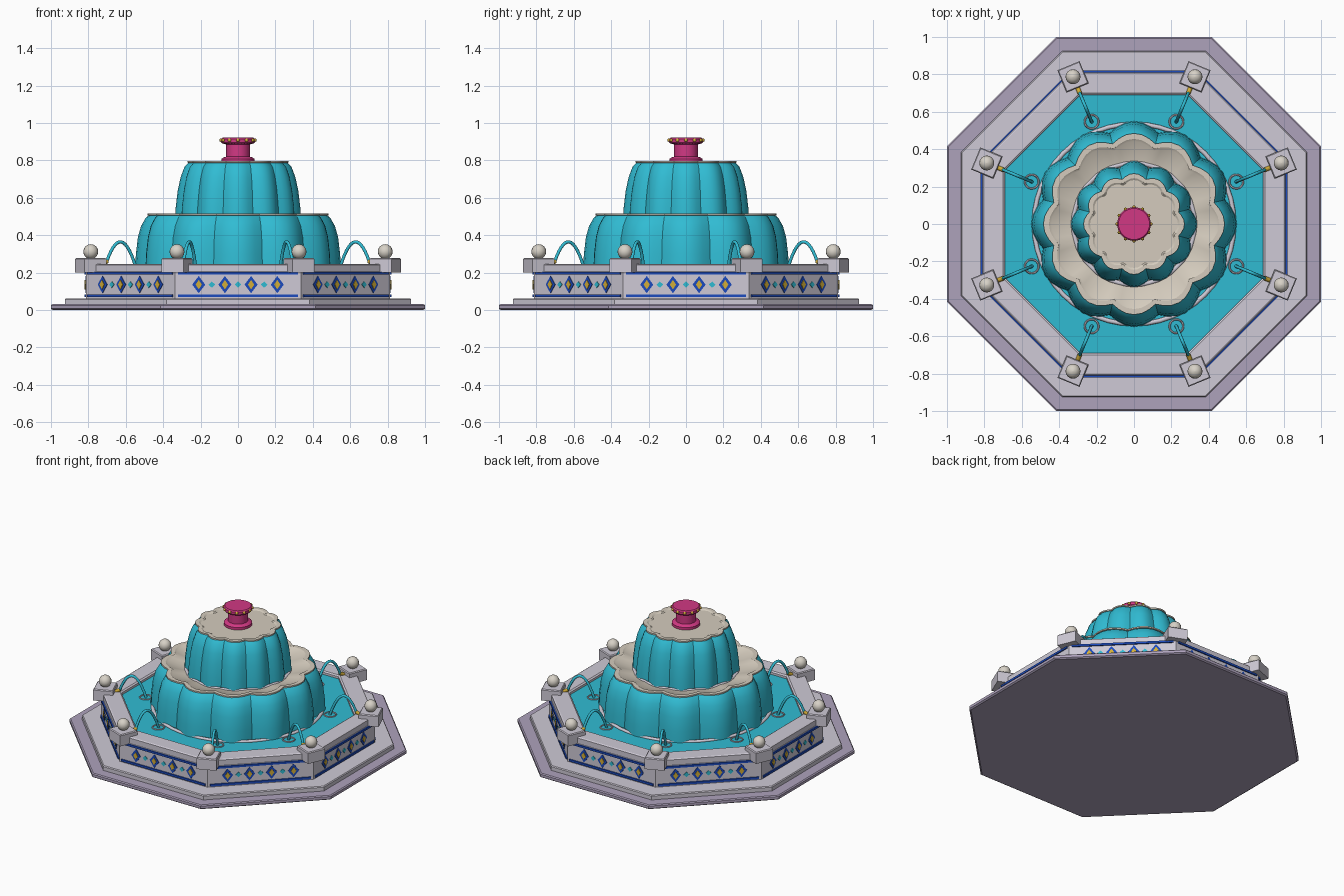
import bpy, bmesh, math
from math import sin, cos, pi, radians
from mathutils import Matrix, Vector

if "Cube" in bpy.data.objects:
    bpy.data.objects.remove(bpy.data.objects["Cube"])


def mat(name, *rgb):
    m = bpy.data.materials.new(name)
    m.diffuse_color = (*rgb, 1)
    m.use_nodes = True
    m.node_tree.nodes["Principled BSDF"].inputs["Base Color"].default_value = m.diffuse_color
    return m


LAV = mat("lavender_stone", .42, .36, .50)
STONE = mat("pale_stone", .62, .59, .67)
WATER = mat("turquoise_water", .03, .50, .65)
CREAM = mat("cream_stone", .66, .60, .51)
PEARL = mat("pearl", .68, .64, .57)
PINK = mat("magenta", .64, .04, .23)
BLUE = mat("cobalt_blue", .012, .07, .52)
GOLD = mat("gold", .65, .42, .04)


def finish(name, verts, faces, mats, smooth=None, ids=None):
    me = bpy.data.meshes.new(name)
    me.from_pydata(verts, [], faces)
    for m in mats:
        me.materials.append(m)
    if ids:
        for p, i in zip(me.polygons, ids):
            p.material_index = i
    bm = bmesh.new()
    bm.from_mesh(me)
    bmesh.ops.recalc_face_normals(bm, faces=bm.faces)
    bm.to_mesh(me)
    bm.free()
    ob = bpy.data.objects.new(name, me)
    bpy.context.collection.objects.link(ob)
    if smooth:
        bpy.ops.object.select_all(action='DESELECT')
        ob.select_set(True)
        bpy.context.view_layer.objects.active = ob
        bpy.ops.object.shade_smooth_by_angle(angle=radians(smooth))
    return ob


def lathe(name, prof, mats, n=32, phase=0.0, scale=1.0, lobes=0, depth=0.0,
          closed=False, smooth=None, rule=None, loc=(0, 0, 0)):
    """Revolve (radius, z) points; optional scalloped lobes; caps open ends."""
    verts, faces, ids = [], [], []
    for r, z in prof:
        for i in range(n):
            a = phase + 2 * pi * i / n
            k = scale
            if lobes:
                k *= 1 - depth * (1 - abs(cos(lobes / 2 * (a - phase))))
            verts.append((loc[0] + r * k * cos(a), loc[1] + r * k * sin(a), loc[2] + z))
    m = len(prof)
    for j in range(m if closed else m - 1):
        for i in range(n):
            a, b = j * n, (j + 1) % m * n
            faces.append((a + i, a + (i + 1) % n, b + (i + 1) % n, b + i))
            ids.append(rule(j) if rule else 0)
    if not closed:
        faces += [tuple(range(n))[::-1], tuple(range((m - 1) * n, m * n))]
        ids += [0, rule(m - 2) if rule else 0]
    return finish(name, verts, faces, mats, smooth, ids)


def octagon(name, prof, m, closed=False):
    # radii given as distance to the flat sides
    return lathe(name, prof, [m], 8, pi / 8, 1 / cos(pi / 8), closed=closed)


def plate(name, outline, m, out, rot, depth=.006):
    """Thin plate on the wall: outline in (along, z), placed at distance out."""
    R = Matrix.Rotation(rot, 3, 'Z')
    n = len(outline)
    vs = [R @ Vector((x, -d, z)) for d in (out - depth, out) for x, z in outline]
    fs = [tuple(range(n)), tuple(range(n, 2 * n))]
    fs += [(i, (i + 1) % n, n + (i + 1) % n, n + i) for i in range(n)]
    return finish(name, vs, fs, [m])


def diamond(x, z, w, h):
    return [(x - w, z), (x, z - h), (x + w, z), (x, z + h)]


def ball(name, r, loc, m, seg=16):
    k = seg // 2
    prof = [(r * max(.01, sin(pi * i / k)), -r * cos(pi * i / k)) for i in range(k + 1)]
    return lathe(name, prof, [m], seg, loc=loc, smooth=60)


def tube(name, pts, r, m):
    cu = bpy.data.curves.new(name, 'CURVE')
    cu.dimensions = '3D'
    cu.bevel_depth, cu.bevel_resolution, cu.use_fill_caps = r, 2, True
    s = cu.splines.new('POLY')
    s.points.add(len(pts) - 1)
    for p, q in zip(s.points, pts):
        p.co = (*q, 1)
    cu.materials.append(m)
    ob = bpy.data.objects.new(name, cu)
    bpy.context.collection.objects.link(ob)


# stepped octagonal plinth, basin wall and pool
octagon("base_slab", [(.99, 0), (1, .007), (1, .025), (.993, .031)], LAV)
octagon("step_slab", [(.925, .03), (.925, .057), (.92, .063)], STONE)
octagon("basin_wall", [(.812, .06), (.812, .2), (.808, .205), (.808, .242), (.80, .247),
                       (.70, .247), (.69, .24), (.69, .06)], STONE, closed=True)
octagon("pool_water", [(.695, .2), (.695, .225)], WATER)

# tiled decoration on each of the eight sides
for k in range(8):
    rot = k * pi / 4
    for z in (.077, .196):
        plate("blue_band", [(-.32, z - .007), (.32, z - .007), (.32, z + .007), (-.32, z + .007)],
              BLUE, .820, rot, .009)
    for x in (-.21, -.07, .07, .21):
        plate("blue_diamond", diamond(x, .136, .035, .046), BLUE, .816, rot)
        plate("gold_diamond", diamond(x, .136, .017, .025), GOLD, .820, rot)
    for x in (-.14, 0, .14):
        plate("turquoise_diamond", diamond(x, .136, .018, .017), WATER, .816, rot)

# corner pedestals with pearls, nozzles, water jets and ripples
for k in range(8):
    a = pi / 8 + k * pi / 4
    ca, sa = cos(a), sin(a)

    def at(r, z):
        return (r * ca, r * sa, z)

    lathe("pedestal", [(.064, .2), (.064, .272), (.059, .278)], [STONE], 4, a + pi / 4,
          math.sqrt(2), loc=at(.852, 0))
    ball("pearl_ball", .04, at(.852, .312), PEARL)
    tube("nozzle", [at(.79, .245), at(.755, .262)], .012, GOLD)
    jet = []
    for i in range(15):
        t = i / 14
        jet.append(at(.76 - .17 * t, .258 - .033 * t + .49 * t * (1 - t)))
    tube("water_jet", jet, .009, WATER)
    ring = [(.037 + .005 * cos(q * pi / 3), .226 + .005 * sin(q * pi / 3)) for q in range(6)]
    lathe("ripple_ring", ring, [STONE], 20, loc=at(.592, 0), closed=True, smooth=60)

# foam rings under the two scalloped tiers
for name, R, z in (("lower_foam", .535, .228), ("upper_foam", .325, .486)):
    ring = [(R + .012 * cos(q * pi / 4), z + .01 * sin(q * pi / 4)) for q in range(8)]
    lathe(name, ring, [STONE], 48, closed=True, smooth=60)

# scalloped water tiers with cream bowl rims
lathe("lower_tier", [(.55, .22), (.546, .3), (.535, .39), (.518, .45), (.492, .495), (.478, .505),
                     (.485, .507), (.485, .516), (.455, .516), (.442, .508), (.30, .478)],
      [WATER, CREAM], 72, 0, lobes=12, depth=.085, smooth=25, rule=lambda j: int(j >= 5))
lathe("upper_tier", [(.337, .475), (.333, .55), (.322, .64), (.307, .71), (.286, .765), (.265, .787),
                     (.27, .788), (.27, .797), (.245, .797), (.235, .791), (.06, .791)],
      [WATER, CREAM], 72, 0, lobes=12, depth=.085, smooth=25, rule=lambda j: int(j >= 5))

# magenta finial with gold beads
lathe("finial", [(.088, .788), (.088, .808), (.078, .816), (.063, .82), (.063, .885), (.085, .891),
                 (.09, .897), (.09, .915), (.083, .922)], [PINK], 32, smooth=30)
for i in range(12):
    b = i * pi / 6
    ball("gold_bead", .01, (.09 * cos(b), .09 * sin(b), .908), GOLD, 8)
